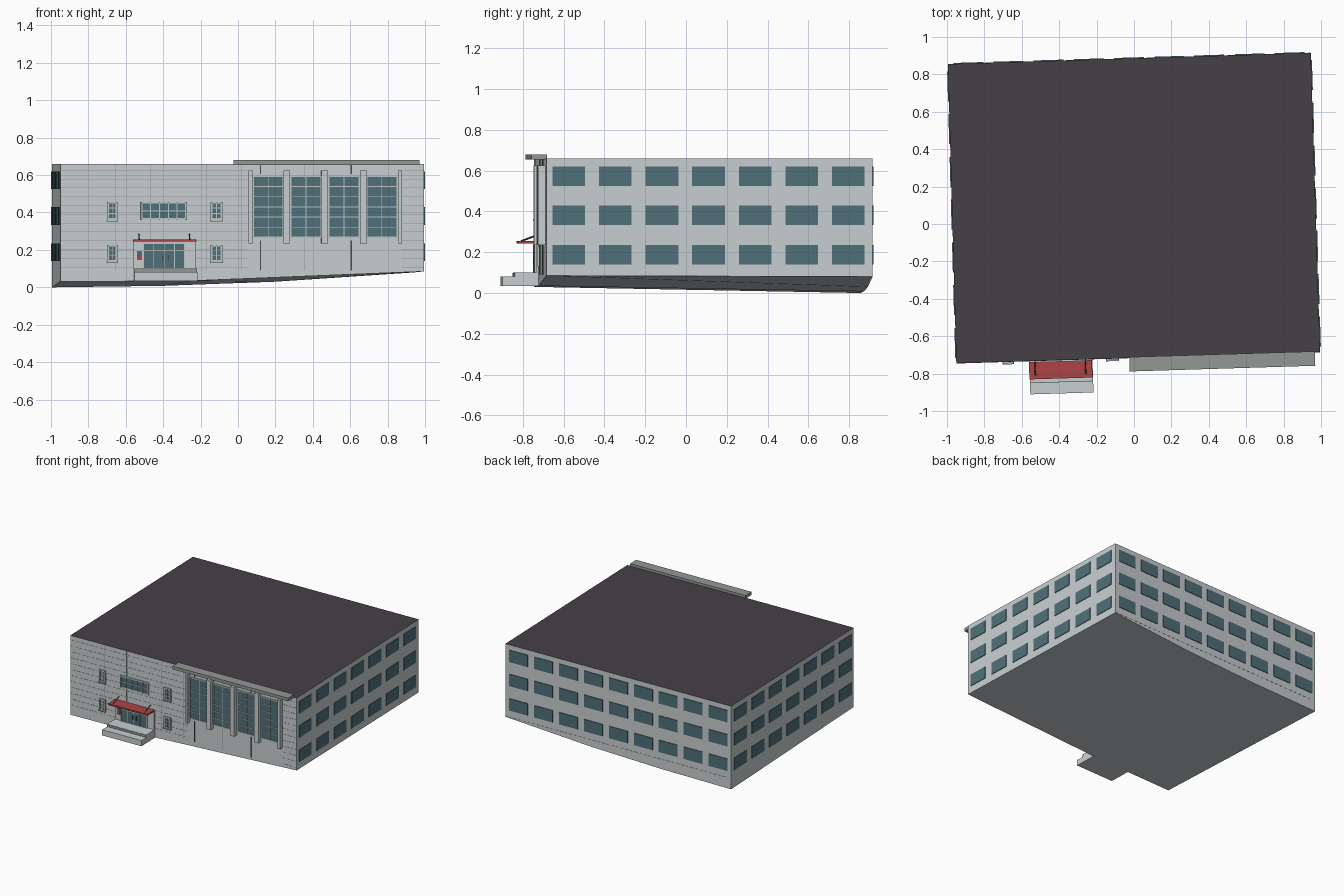
import bpy, bmesh
from mathutils import Vector

if "Cube" in bpy.data.objects:
    bpy.data.objects.remove(bpy.data.objects["Cube"])


def material(name, rgb):
    lin = [((c / 255 + 0.055) / 1.055) ** 2.4 for c in rgb]
    m = bpy.data.materials.new(name)
    m.diffuse_color = (*lin, 1)
    m.use_nodes = True
    m.node_tree.nodes["Principled BSDF"].inputs["Base Color"].default_value = m.diffuse_color
    return m


WALL = material("pale_wall", (200, 207, 209))
ROOF = material("dark_roof", (70, 64, 70))
GLASS = material("blue_glass", (80, 112, 122))
TRIM = material("grey_trim", (148, 152, 149))
FRAME = material("light_frame", (192, 198, 198))
SEAM = material("seam_grey", (150, 155, 156))
RED = material("canopy_red", (174, 68, 72))
PIPE = material("dark_metal", (75, 78, 80))

# Footprint corners of the slightly skewed block
FL, FR = Vector((-0.95, -0.745, 0)), Vector((0.995, -0.685, 0))
BR, BL = Vector((0.945, 0.915, 0)), Vector((-0.995, 0.855, 0))
TOP = 0.66
# Each wall: start, end, axis measured along
FRONT, RIGHT = (FL, FR, 0), (FR, BR, 1)
BACK, LEFT = (BR, BL, 0), (BL, FL, 1)


def on_wall(wall, s, z, out):
    """Point at world coordinate s along a wall, pushed outward."""
    a, b, k = wall
    d = b - a
    n = Vector((d.y, -d.x, 0)).normalized()
    p = a + d * ((s - a[k]) / d[k]) + n * out
    return Vector((p.x, p.y, z))


def finish(name, bm, mats):
    bmesh.ops.recalc_face_normals(bm, faces=bm.faces)
    me = bpy.data.meshes.new(name)
    bm.to_mesh(me)
    bm.free()
    for m in mats:
        me.materials.append(m)
    ob = bpy.data.objects.new(name, me)
    bpy.context.collection.objects.link(ob)
    return ob


def boxes(name, mat, wall, items):
    """Boxes given as (s0, s1, z0, z1, out0, out1) in wall space."""
    bm = bmesh.new()
    for s0, s1, z0, z1, o0, o1 in items:
        v = [bm.verts.new(on_wall(wall, s, z, o))
             for z in (z0, z1) for s, o in ((s0, o0), (s1, o0), (s1, o1), (s0, o1))]
        for f in ((0, 1, 2, 3), (4, 5, 6, 7), (0, 1, 5, 4),
                  (1, 2, 6, 5), (2, 3, 7, 6), (3, 0, 4, 7)):
            bm.faces.new([v[i] for i in f])
    return finish(name, bm, [mat])


def grid_frame(s0, s1, z0, z1, cols, rows, w, out):
    """Border and glazing bars of a window."""
    bars = []
    for i in range(cols + 1):
        s = s0 + (s1 - s0) * i / cols
        h = w if i in (0, cols) else w / 2
        bars.append((s - h, s + h, z0 - w, z1 + w, 0, out))
    for j in range(rows + 1):
        z = z0 + (z1 - z0) * j / rows
        h = w if j in (0, rows) else w / 2
        bars.append((s0, s1, z - h, z + h, 0, out - 0.001))
    return bars


# Main block with sloping ground line
bm = bmesh.new()
front = [on_wall(FRONT, x, z, 0) for x, z in ((-0.95, 0.03), (-0.24, 0.035), (0.995, 0.085))]
back = [on_wall(BACK, x, z, 0) for x, z in ((0.945, 0.08), (0.2, 0.03), (-0.4, 0.008), (-0.995, 0))]
low = [bm.verts.new(p) for p in front + back]
high = [bm.verts.new((p.x, p.y, TOP)) for p in (FL, FR, BR, BL)]
bm.faces.new(high).material_index = 1
bm.faces.new(low[0:3] + [high[1], high[0]])
bm.faces.new([low[2], low[3], high[2], high[1]])
bm.faces.new(low[3:7] + [high[3], high[2]])
bm.faces.new([low[6], low[0], high[0], high[3]])
bmesh.ops.triangulate(bm, faces=[bm.faces.new(low)])
finish("main_block", bm, [WALL, ROOF])

# Regular three-storey windows on the sides and back
for name, wall, start, pitch, count in (("right", RIGHT, -0.655, 0.2285, 7),
                                        ("left", LEFT, -0.715, 0.2285, 7),
                                        ("back", BACK, -0.965, 0.2145, 9)):
    boxes(name + "_windows", GLASS, wall,
          [(start + pitch * i, start + pitch * i + 0.16, z, z + 0.095, -0.01, 0.005)
           for i in range(count) for z in (0.14, 0.334, 0.525)])
boxes("back_plinth_line", SEAM, BACK, [(-0.95, 0.94, 0.084, 0.087, 0, 0.001)])

# Cladding seams on the front
seams = []
for i in range(12):
    z = 0.107 + 0.047 * i
    seams.append((-0.95, 0.055, z, z + 0.0025, 0, 0.001))
    seams.append((0.875, 0.995, z, z + 0.0025, 0, 0.001))
seams += [(x, x + 0.0025, 0.09, TOP, 0, 0.0012) for x in (-0.656, -0.468, -0.17, 0.02, 0.354)]
boxes("front_seams", SEAM, FRONT, seams)
boxes("drain_pipes", PIPE, FRONT,
      [(x - 0.003, x + 0.003, z0, z1, 0, 0.008) for x in (0.12, 0.605)
       for z0, z1 in ((0.09, 0.25), (0.605, TOP))])

# Tall hall windows, pilasters and cornice
glass, frames = [], []
for s0, s1 in ((0.08, 0.242), (0.282, 0.445), (0.485, 0.648), (0.688, 0.85)):
    glass.append((s0, s1, 0.267, 0.593, -0.01, 0.003))
    frames += grid_frame(s0, s1, 0.267, 0.593, 2, 6, 0.004, 0.007)
boxes("hall_glass", GLASS, FRONT, glass)
boxes("hall_frames", FRAME, FRONT, frames)
boxes("pilasters", WALL, FRONT,
      [(x - w, x + w, 0.235, 0.625, 0, 0.035)
       for x, w in ((0.066, 0.01), (0.26, 0.018), (0.463, 0.018), (0.67, 0.018), (0.865, 0.01))])
boxes("cornice", TRIM, FRONT, [(-0.025, 0.967, 0.655, 0.68, -0.005, 0.072)])

# Small front windows and the wide middle window
glass, frames = [], []
for s0, s1, z0, z1, c, r in ((-0.695, -0.65, 0.365, 0.452, 2, 3), (-0.142, -0.088, 0.365, 0.452, 2, 3),
                             (-0.695, -0.65, 0.142, 0.222, 2, 3), (-0.142, -0.088, 0.142, 0.222, 2, 3),
                             (-0.515, -0.278, 0.365, 0.452, 5, 2)):
    glass.append((s0, s1, z0, z1, -0.01, 0.004))
    frames += grid_frame(s0, s1, z0, z1, c, r, 0.005, 0.009)
boxes("front_glass", GLASS, FRONT, glass)
boxes("front_frames", FRAME, FRONT, frames)
boxes("window_sills", FRAME, FRONT,
      [(s0 - 0.008, s1 + 0.008, z - 0.012, z - 0.005, 0, 0.014)
       for s0, s1 in ((-0.695, -0.65), (-0.142, -0.088)) for z in (0.365, 0.142)])

# Entrance doors with surround
boxes("door_surround", WALL, FRONT, [(-0.56, -0.225, 0.09, 0.245, 0, 0.01)])
boxes("door_glass", GLASS, FRONT, [(-0.505, -0.285, 0.1, 0.235, 0, 0.014)])
boxes("door_frames", FRAME, FRONT, grid_frame(-0.505, -0.285, 0.1, 0.235, 4, 1, 0.003, 0.018)
      + [(-0.505, -0.285, 0.195, 0.2, 0, 0.018)])
boxes("door_handles", PIPE, FRONT, [(x, x + 0.005, 0.14, 0.17, 0.01, 0.022) for x in (-0.405, -0.375)])

# Notice plate beside the door
boxes("notice_upper", GLASS, FRONT, [(-0.54, -0.514, 0.172, 0.195, 0.01, 0.015)])
boxes("notice_lower", RED, FRONT, [(-0.54, -0.514, 0.145, 0.172, 0.01, 0.015)])

# Canopy with hanging rods
boxes("canopy", RED, FRONT, [(-0.562, -0.225, 0.244, 0.256, 0.005, 0.098)])
for i, x in enumerate((-0.53, -0.26)):
    curve = bpy.data.curves.new("canopy_rod", "CURVE")
    curve.dimensions = "3D"
    curve.bevel_depth = 0.003
    curve.bevel_resolution = 0
    sp = curve.splines.new("POLY")
    sp.points.add(1)
    sp.points[0].co = (*on_wall(FRONT, x, 0.285, 0), 1)
    sp.points[1].co = (*on_wall(FRONT, x, 0.255, 0.08), 1)
    curve.materials.append(PIPE)
    bpy.context.collection.objects.link(bpy.data.objects.new("canopy_rod_%d" % i, curve))

# Entrance platform and steps
boxes("platform", WALL, FRONT, [(-0.56, -0.222, 0.035, 0.1, -0.01, 0.115)])
boxes("platform_edge", TRIM, FRONT, [(-0.56, -0.222, 0.082, 0.098, 0.11, 0.118)])
boxes("lower_step", WALL, FRONT, [(-0.56, -0.222, 0.035, 0.08, 0.11, 0.178)])
